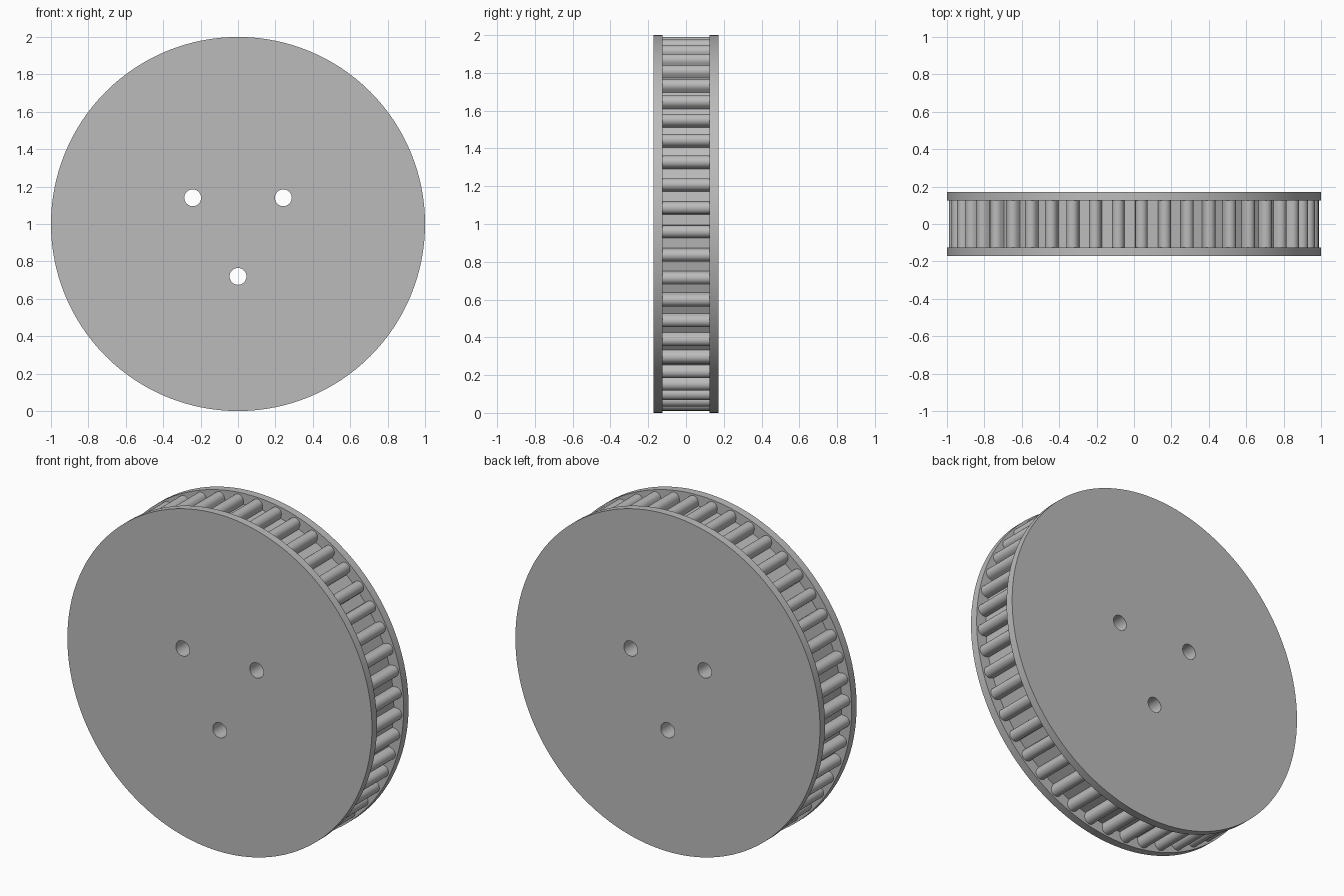
import bpy
from math import sin, cos, pi, radians

if "Cube" in bpy.data.objects:
    bpy.data.objects.remove(bpy.data.objects["Cube"])

TEETH = 48
FLOOR_R, ROUND_R, HALF_W = 0.935, 0.957, 0.033
PHASE = radians(-2.4)

grey = bpy.data.materials.new("plain grey")
grey.use_nodes = True
colour = (0.5, 0.5, 0.5, 1)
grey.diffuse_color = colour
grey.node_tree.nodes["Principled BSDF"].inputs["Base Color"].default_value = colour


def circle(r, n, cx=0, cz=0):
    return [(cx + r * cos(2 * pi * i / n), cz + r * sin(2 * pi * i / n)) for i in range(n)]


def toothed_ring():
    """Outline with round-topped teeth standing on a round floor."""
    tooth = [(FLOOR_R, -HALF_W)]
    for i in range(13):
        a = -pi / 2 + pi * i / 12
        tooth.append((ROUND_R + HALF_W * cos(a), HALF_W * sin(a)))
    tooth.append((FLOOR_R, HALF_W))
    points = []
    for k in range(TEETH):
        a = PHASE + 2 * pi * k / TEETH
        points += [(x * cos(a) - y * sin(a), x * sin(a) + y * cos(a)) for x, y in tooth]
    return points


# Three bolt holes shared by every layer
holes = [circle(0.045, 32, 0.28 * cos(radians(a)), 0.28 * sin(radians(a))) for a in (30, 150, 270)]


def plate(name, outline, y, depth):
    """Extrude an outline with the bolt holes along y, centred on y."""
    curve = bpy.data.curves.new(name, "CURVE")
    curve.dimensions = "2D"
    curve.fill_mode = "BOTH"
    curve.extrude = depth / 2
    for loop in [outline] + holes:
        spline = curve.splines.new("POLY")
        spline.points.add(len(loop) - 1)
        for p, (x, z) in zip(spline.points, loop):
            p.co = (x, z, 0, 1)
        spline.use_cyclic_u = True
    obj = bpy.data.objects.new(name, curve)
    bpy.context.collection.objects.link(obj)
    obj.location = (0, y, 1)
    obj.rotation_euler = (pi / 2, 0, 0)
    bpy.ops.object.select_all(action="DESELECT")
    obj.select_set(True)
    bpy.context.view_layer.objects.active = obj
    bpy.ops.object.convert(target="MESH")
    obj = bpy.context.object
    # Weld the caps to the walls
    bpy.ops.object.mode_set(mode="EDIT")
    bpy.ops.mesh.select_all(action="SELECT")
    bpy.ops.mesh.remove_doubles(threshold=0.0001)
    bpy.ops.mesh.normals_make_consistent(inside=False)
    bpy.ops.object.mode_set(mode="OBJECT")
    obj.data.materials.clear()
    obj.data.materials.append(grey)
    bpy.ops.object.shade_smooth_by_angle(angle=radians(30))


plate("toothed_drum", toothed_ring(), 0, 0.25)
plate("front_flange", circle(1, 128), -0.1485, 0.047)
plate("back_flange", circle(1, 128), 0.1485, 0.047)
